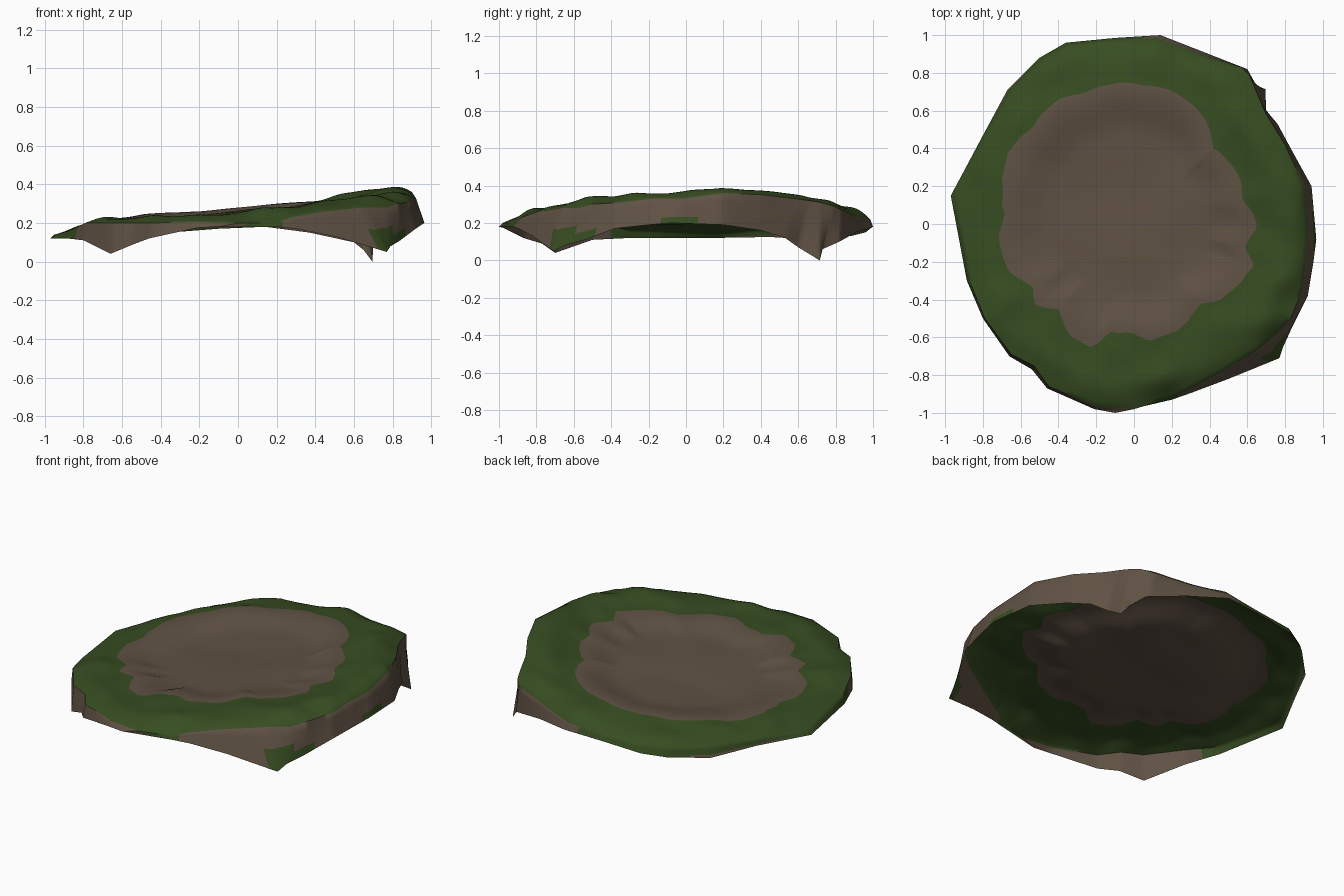
import bpy, bmesh, math
from mathutils import Vector, noise

if "Cube" in bpy.data.objects:
    bpy.data.objects.remove(bpy.data.objects["Cube"])

def material(name, rgb):
    m = bpy.data.materials.new(name)
    m.diffuse_color = (*rgb, 1)
    m.use_nodes = True
    m.node_tree.nodes["Principled BSDF"].inputs["Base Color"].default_value = m.diffuse_color
    return m

# Edge of the bare earth in the middle (x, y), counter-clockwise
EARTH = [(.65, 0), (.58, .12), (.55, .27), (.42, .4), (.38, .55), (.25, .68), (-.08, .75),
         (-.25, .7), (-.4, .66), (-.54, .5), (-.67, .38), (-.7, .2), (-.68, .03), (-.72, -.1),
         (-.66, -.25), (-.53, -.33), (-.52, -.43), (-.4, -.45), (-.33, -.6), (-.22, -.65),
         (-.12, -.57), (0, -.57), (.08, -.62), (.22, -.57), (.35, -.43), (.46, -.4),
         (.63, -.22), (.58, -.12)]
# Outer edge of the grass
RIM = [(.92, -.02, .33), (.90, .2, .36), (.80, .42, .35), (.70, .58, .33), (.665, .66, .32),
       (.64, .72, .31), (.61, .79, .29), (.57, .83, .27), (.35, .9, .24), (.12, .985, .22),
       (-.1, .97, .2), (-.35, .945, .19), (-.5, .86, .18), (-.65, .7, .17), (-.8, .45, .16),
       (-.95, .15, .14), (-.87, -.3, .16), (-.79, -.5, .2), (-.65, -.69, .2), (-.53, -.75, .2),
       (-.45, -.86, .2), (-.2, -.965, .205), (0, -.98, .2), (.2, -.92, .2), (.28, -.88, .23),
       (.45, -.79, .26), (.65, -.67, .28), (.77, -.57, .28), (.83, -.5, .3), (.89, -.35, .31),
       (.91, -.18, .33)]
# Lower edge of the skirt, matching the rim point by point
FOOT = [(.965, -.08, .2), (.94, .2, .19), (.83, .4, .16), (.76, .53, .12), (.7, .6, .07),
        (.695, .715, 0), (.65, .73, .06), (.6, .82, .1), (.37, .91, .15), (.14, 1, .18),
        (-.1, .985, .17), (-.36, .96, .15), (-.5, .88, .13), (-.67, .71, .11), (-.81, .45, .125),
        (-.97, .15, .12), (-.885, -.3, .12), (-.8, -.5, .11), (-.66, -.7, .04), (-.54, -.77, .09),
        (-.46, -.87, .12), (-.21, -.98, .175), (-.1, -1, .18), (.2, -.93, .18), (.3, -.895, .17),
        (.5, -.82, .13), (.77, -.71, .05), (.79, -.65, .08), (.84, -.54, .11), (.92, -.38, .17),
        (.95, -.2, .19)]
# Distinct hummocks on the grass: x, y, height
HUMMOCKS = [(.74, -.54, .03), (.80, -.42, -.02), (.5, .77, .02), (.15, -.83, .02)]

SUB = 6
N = len(RIM) * SUB
def along(loop, i):
    k, t = divmod(i, SUB)
    return Vector(loop[k]).lerp(Vector(loop[(k + 1) % len(loop)]), t / SUB)

POLAR = sorted((math.atan2(y, x) % math.tau, math.hypot(x, y)) for x, y in EARTH)
POLAR = POLAR + [(POLAR[0][0] + math.tau, POLAR[0][1])]
def earth_radius(a):
    a %= math.tau
    for (a0, r0), (a1, r1) in zip(POLAR, POLAR[1:]):
        if a0 <= a <= a1:
            r = r0 + (r1 - r0) * (a - a0) / (a1 - a0)
            return r + .012 * noise.noise(Vector((math.cos(a) * 9, math.sin(a) * 9, .5)))
    return POLAR[0][1]

def ground(x, y, s):
    """Tilted earth floor, rising to a lip; s is 0 at the centre and 1 at its edge."""
    lump = noise.noise(Vector((x * 3.4, y * 3.4, 1.7)))
    u = min(max((s - .62) / .33, 0), 1)
    lip = u * u * (3 - 2 * u)
    return .232 + .085 * x + lip * (.038 + .015 * y) + .012 * lump

INNER, GRASS, SKIRT = 16, 14, 4
bm = bmesh.new()
centre = bm.verts.new((0, 0, ground(0, 0, 0)))
rings = []
for j in range(1, INNER + GRASS + SKIRT + 1):
    ring = []
    for i in range(N):
        b, c = along(RIM, i), along(FOOT, i)
        a = math.atan2(b.y, b.x)
        r = earth_radius(a)
        ex, ey = r * math.cos(a), r * math.sin(a)
        if j <= INNER:                       # bare earth
            s = j / INNER
            p = Vector((ex * s, ey * s, ground(ex * s, ey * s, s)))
        elif j <= INNER + GRASS:             # lumpy grass bank
            t = (j - INNER) / GRASS
            p = Vector((ex, ey, ground(ex, ey, 1))).lerp(b, t)
            w = math.sin(math.pi * t ** 1.4)
            lump = noise.noise(Vector((p.x * 5, p.y * 5, 4.1)))
            bump = sum(h * math.exp(-((p.x - x) ** 2 + (p.y - y) ** 2) / .008)
                       for x, y, h in HUMMOCKS)
            p.z += w * (.025 + .018 * p.x + .022 * lump + bump)
        else:                                # skirt
            p = b.lerp(c, (j - INNER - GRASS) / SKIRT)
        ring.append(bm.verts.new(p))
    rings.append(ring)

for i in range(N):
    bm.faces.new((centre, rings[0][i], rings[0][(i + 1) % N]))
for j in range(len(rings) - 1):
    for i in range(N):
        k = (i + 1) % N
        f = bm.faces.new((rings[j][i], rings[j + 1][i], rings[j + 1][k], rings[j][k]))
        row = i / SUB
        if INNER - 1 <= j < INNER + GRASS - 1:
            f.material_index = 1
        elif j >= INNER + GRASS - 1:
            depth = j - (INNER + GRASS - 1)
            patch = (22.2 <= row < 23.2 or 14.6 <= row < 16.5
                     or 9.3 <= row < 12.5 or (12.5 <= row < 14.6 and depth < 3)
                     or (25.8 <= row < 27.3 and depth >= 2)
                     or (27.3 <= row < 28.2 and depth >= 3)
                     or ((row < .4 or row > 30.4) and depth >= 3))
            f.material_index = 1 if patch else 0
for f in bm.faces:
    f.smooth = True

mesh = bpy.data.meshes.new("terrain_mound")
bm.to_mesh(mesh)
bm.free()
mesh.materials.append(material("earth_brown", (.115, .083, .057)))
mesh.materials.append(material("grass_green", (.037, .073, .015)))
obj = bpy.data.objects.new("terrain_mound", mesh)
bpy.context.collection.objects.link(obj)
bpy.context.view_layer.objects.active = obj
obj.select_set(True)
bpy.ops.object.shade_smooth_by_angle(angle=math.radians(50))
